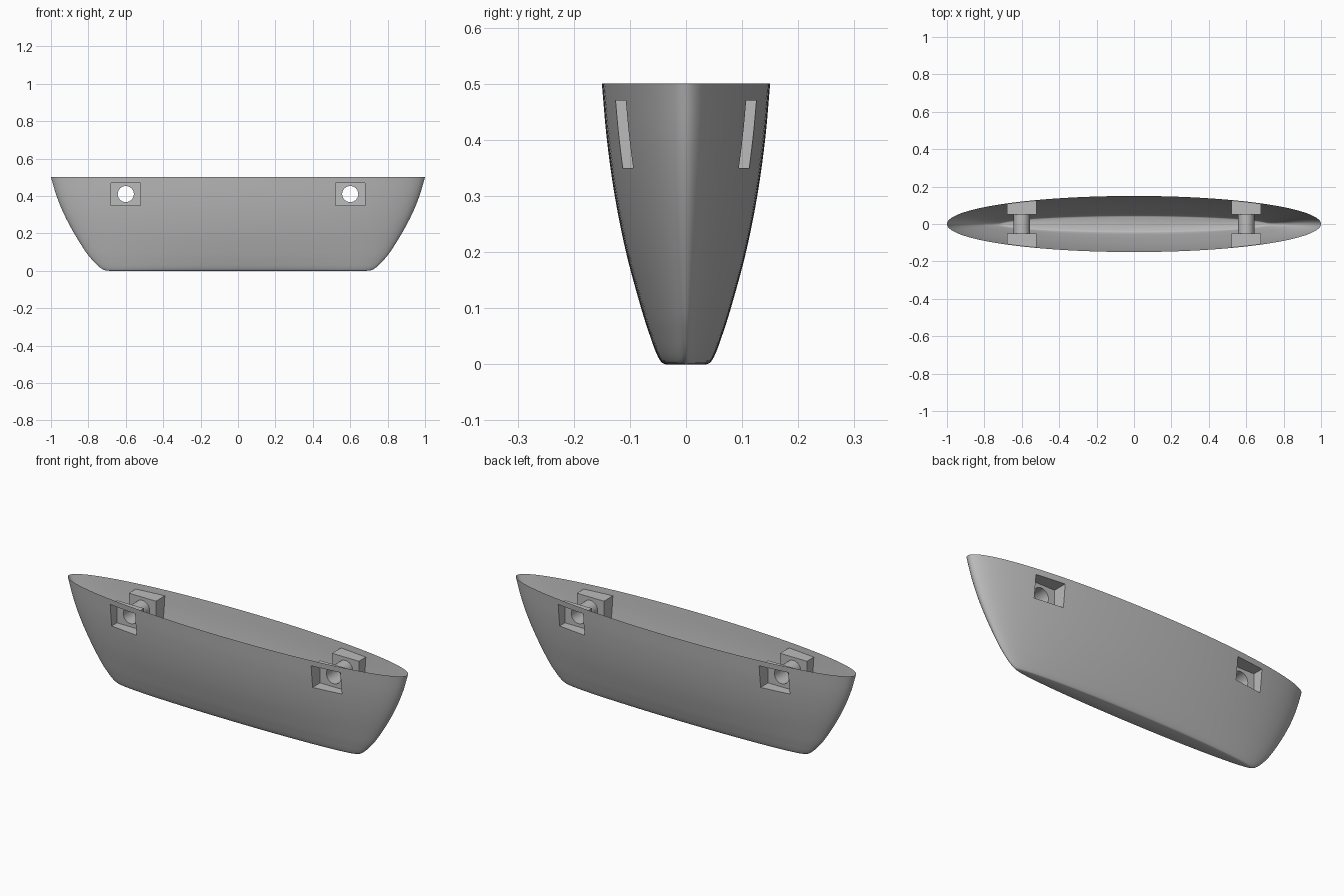
import bpy
import bmesh
from math import cos, sin, tau, pi
from mathutils import Matrix, Vector

cube = bpy.data.objects.get("Cube")
if cube:
    bpy.data.objects.remove(cube, do_unlink=True)

grey = bpy.data.materials.new("plain grey")
grey.use_nodes = True
grey.diffuse_color = (0.5, 0.5, 0.5, 1)
grey.node_tree.nodes["Principled BSDF"].inputs["Base Color"].default_value = (0.5, 0.5, 0.5, 1)

SEGMENTS = 160
STEPS = 5
# Hull sections from keel to rim: height, half length, half width
PROFILE = [Vector(p) for p in (
    (0, 0.69, 0.036), (0.004, 0.715, 0.044), (0.02, 0.741, 0.053),
    (0.05, 0.772, 0.064), (0.1, 0.813, 0.08), (0.2, 0.876, 0.107),
    (0.3, 0.929, 0.127), (0.4, 0.97, 0.141), (0.5, 1, 0.15))]


def smooth_profile(points):
    """Catmull-Rom interpolation through the section list."""
    ext = [2 * points[0] - points[1]] + points + [2 * points[-1] - points[-2]]
    result = []
    for p0, p1, p2, p3 in zip(ext, ext[1:], ext[2:], ext[3:]):
        for i in range(STEPS):
            t = i / STEPS
            result.append(0.5 * (2 * p1 + (p2 - p0) * t
                                 + (2 * p0 - 5 * p1 + 4 * p2 - p3) * t ** 2
                                 + (3 * p1 - p0 - 3 * p2 + p3) * t ** 3))
    return result + [points[-1]]


def make_object(name, bm):
    bmesh.ops.recalc_face_normals(bm, faces=bm.faces)
    mesh = bpy.data.meshes.new(name)
    bm.to_mesh(mesh)
    bm.free()
    mesh.materials.append(grey)
    obj = bpy.data.objects.new(name, mesh)
    bpy.context.collection.objects.link(obj)
    return obj


# Hull: stacked ellipses, closed for cutting
bm = bmesh.new()
rings = []
for z, a, b in smooth_profile(PROFILE):
    rings.append([bm.verts.new((a * cos(tau * i / SEGMENTS), b * sin(tau * i / SEGMENTS), z))
                  for i in range(SEGMENTS)])
for low, high in zip(rings, rings[1:]):
    for i in range(SEGMENTS):
        j = (i + 1) % SEGMENTS
        bm.faces.new((low[i], low[j], high[j], high[i]))
bm.faces.new(rings[0])
bm.faces.new(rings[-1])
hull = make_object("hull", bm)

# Cutters: square side pockets and the round passages joining them
pockets, passages = bmesh.new(), bmesh.new()
for sx in (-1, 1):
    for sy in (-1, 1):
        bmesh.ops.create_cube(pockets, size=1, matrix=Matrix.Translation((0.6 * sx, 0.15 * sy, 0.41))
                              @ Matrix.Diagonal((0.16, 0.2, 0.12, 1)))
    bmesh.ops.create_cone(passages, cap_ends=True, segments=48, radius1=0.043, radius2=0.043,
                          depth=0.2, matrix=Matrix.Translation((0.6 * sx, 0, 0.41))
                          @ Matrix.Rotation(pi / 2, 4, "X"))
cutters = [make_object("pocket_cutter", pockets), make_object("passage_cutter", passages)]
for cutter in cutters:
    cutter.hide_render = True
    mod = hull.modifiers.new(cutter.name, "BOOLEAN")
    mod.operation = "DIFFERENCE"
    mod.solver = "EXACT"
    mod.object = cutter

bpy.context.view_layer.objects.active = hull
hull.select_set(True)
for mod in list(hull.modifiers):
    bpy.ops.object.modifier_apply(modifier=mod.name)
for cutter in cutters:
    bpy.data.objects.remove(cutter, do_unlink=True)

# Open the top, leaving a thin shell with pocket and passage walls inside
bm = bmesh.new()
bm.from_mesh(hull.data)
lid = [f for f in bm.faces if all(v.co.z > 0.499 for v in f.verts)]
bmesh.ops.delete(bm, geom=lid, context="FACES")
bm.to_mesh(hull.data)
bm.free()

bpy.ops.object.select_all(action="DESELECT")
hull.select_set(True)
bpy.ops.object.shade_smooth_by_angle(angle=pi / 6)
